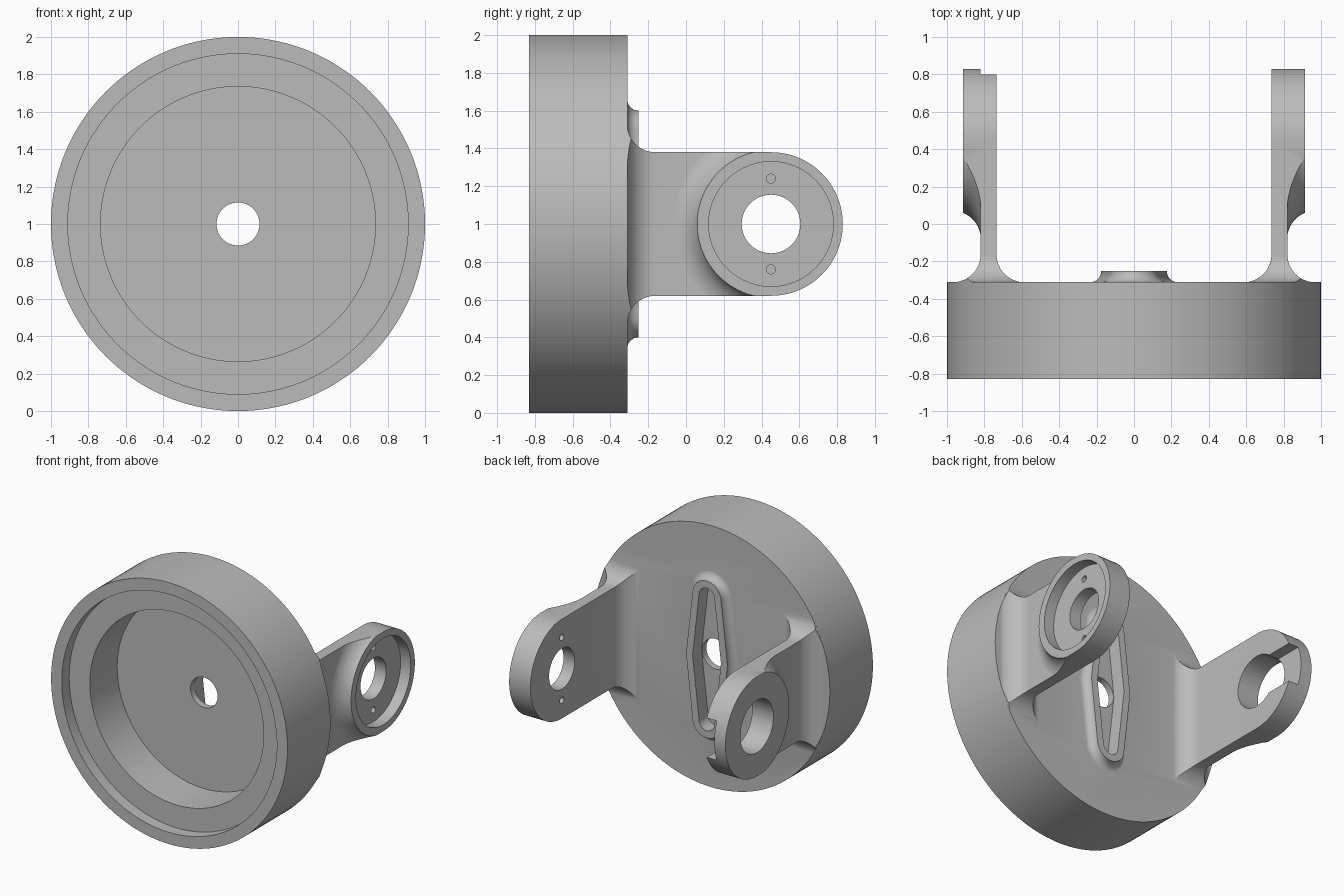
import bpy, bmesh
from math import sin, cos, pi, radians
from mathutils import Matrix

cube = bpy.data.objects.get("Cube")
if cube:
    bpy.data.objects.remove(cube, do_unlink=True)

grey = bpy.data.materials.new("cast_grey")
grey.use_nodes = True
colour = (0.5, 0.5, 0.5, 1)
grey.diffuse_color = colour
grey.node_tree.nodes["Principled BSDF"].inputs["Base Color"].default_value = colour

BACK = -0.31      # rear face of the drum
PIVOT = 0.45      # y of the arm pivot
HALF = 0.38       # half width of an arm
IN, OUT, PAD = 0.735, 0.82, 0.915   # arm inner face, outer face, pad face
R = 0.15          # large fillet radius


def loft(name, rings):
    """Skin equal rings of points and cap both ends."""
    bm = bmesh.new()
    loops = [[bm.verts.new(p) for p in ring] for ring in rings]
    n = len(loops[0])
    for a, b in zip(loops, loops[1:]):
        for i in range(n):
            j = (i + 1) % n
            bm.faces.new((a[i], a[j], b[j], b[i]))
    bm.faces.new(loops[0])
    bm.faces.new(loops[-1])
    bmesh.ops.recalc_face_normals(bm, faces=bm.faces)
    mesh = bpy.data.meshes.new(name)
    bm.to_mesh(mesh)
    bm.free()
    mesh.materials.append(grey)
    ob = bpy.data.objects.new(name, mesh)
    bpy.context.collection.objects.link(ob)
    return ob


def turned_y(name, profile, n=144):
    """Turn (radius, y) pairs about the y axis."""
    angles = [2 * pi * i / n for i in range(n)]
    return loft(name, [[(r * cos(a), y, r * sin(a)) for a in angles] for r, y in profile])


def turned_x(name, profile, y0=PIVOT, z0=0, n=96):
    """Turn (radius, x) pairs about an axis along x."""
    angles = [2 * pi * i / n for i in range(n)]
    return loft(name, [[(x, y0 + r * cos(a), z0 + r * sin(a)) for a in angles]
                       for r, x in profile])


def combine(target, tool, operation):
    bpy.context.view_layer.objects.active = target
    mod = target.modifiers.new("combine", "BOOLEAN")
    mod.operation, mod.solver, mod.object = operation, "EXACT", tool
    bpy.ops.object.modifier_apply(modifier=mod.name)
    bpy.data.objects.remove(tool, do_unlink=True)


# Drum with stepped front recess
drum = turned_y("drum_with_arms", [(0.735, -0.41), (0.735, -0.74), (0.91, -0.74),
                                   (0.91, -0.83), (1, -0.83), (1, BACK)])


# Long tapered rib on the rear face, with coved foot and hollow centre
def rib_ring(grow, y):
    half = [radians(6.5 + 167 * i / 24) for i in range(25)]
    r = 0.12 + grow
    top = [(r * cos(a), y, 0.48 + r * sin(a)) for a in half] + [(-0.175 - grow, y, 0)]
    return top + [(-x, y, -z) for x, y, z in top]


steps = [i / 8 * pi / 2 for i in range(9)]
foot = [(0.06 - 0.06 * sin(a), BACK - 0.001 + 0.06 * (1 - cos(a))) for a in steps]
rib = loft("rib", [rib_ring(0.06, -0.34)] + [rib_ring(g, y) for g, y in foot])
combine(drum, rib, "UNION")
pocket = loft("pocket", [rib_ring(-0.055, -0.36), rib_ring(-0.055, -0.2)])
combine(drum, pocket, "DIFFERENCE")
combine(drum, turned_y("centre_hole", [(0.115, -0.5), (0.115, -0.2)], 64), "DIFFERENCE")

# Fillet curve shared by the arm feet: (offset, y)
cove = [(R - R * cos(i / 12 * pi / 2), BACK - 0.002 + R - R * sin(i / 12 * pi / 2))
        for i in range(13)]


def make_arm(side):
    # Plan section
    plan = [(OUT, 0.9)] + [(OUT + o, y) for o, y in cove] + [(OUT + R, -0.35)]
    plan += [(IN - R, -0.35)] + [(IN - o, y) for o, y in reversed(cove)] + [(IN, 0.9)]
    arm = loft("arm", [[(x, y, z) for x, y in plan] for z in (-0.6, 0.6)])
    # Raised round pad blending into the plate
    blend = [(0.53 - R * sin(a), OUT - 0.001 + R * (1 - cos(a)))
             for a in [radians(68.5) * i / 10 for i in range(11)]]
    pad = turned_x("pad", [(0.53, 0.78)] + blend + [(blend[-1][0], PAD)])
    combine(arm, pad, "UNION")
    # Side outline with round end and flared foot
    end = [radians(-90 + 180 * i / 48) for i in range(49)]
    outline = [(PIVOT + HALF * cos(a), HALF * sin(a)) for a in end]
    outline += [(y, HALF + o) for o, y in cove] + [(-0.35, HALF + R), (-0.35, -HALF - R)]
    outline += [(y, -HALF - o) for o, y in reversed(cove)]
    shape = loft("shape", [[(x, y, z) for y, z in outline] for x in (0.4, 1.2)])
    combine(arm, shape, "INTERSECT")
    # Trim the foot to the drum
    combine(arm, turned_y("trim", [(0.9995, -0.5), (0.9995, 1)]), "INTERSECT")
    if side > 0:
        # Bearing recess, bore and two pin holes
        combine(arm, turned_x("recess", [(0.33, 0.83), (0.33, 1)]), "DIFFERENCE")
        combine(arm, turned_x("bore", [(0.155, 0.6), (0.155, 1)]), "DIFFERENCE")
        for z in (-0.24, 0.24):
            pin = turned_x("pin", [(0.024, 0.6), (0.024, 1)], z0=z, n=24)
            combine(arm, pin, "DIFFERENCE")
    else:
        # Larger bore with an open slot on the inner face
        combine(arm, turned_x("bore", [(0.2, 0.6), (0.2, 1)]), "DIFFERENCE")
        w = 0.15
        slot = loft("slot", [[(x, PIVOT, -w), (x, 1, -w), (x, 1, w), (x, PIVOT, w)]
                             for x in (0.6, OUT)])
        combine(arm, slot, "DIFFERENCE")
        arm.data.transform(Matrix.Scale(-1, 4, (1, 0, 0)))
        arm.data.flip_normals()
    return arm


for side in (1, -1):
    combine(drum, make_arm(side), "UNION")

drum.data.transform(Matrix.Translation((0, 0, 1)))
bpy.ops.object.select_all(action="DESELECT")
drum.select_set(True)
bpy.context.view_layer.objects.active = drum
bpy.ops.object.shade_smooth_by_angle(angle=radians(25))
